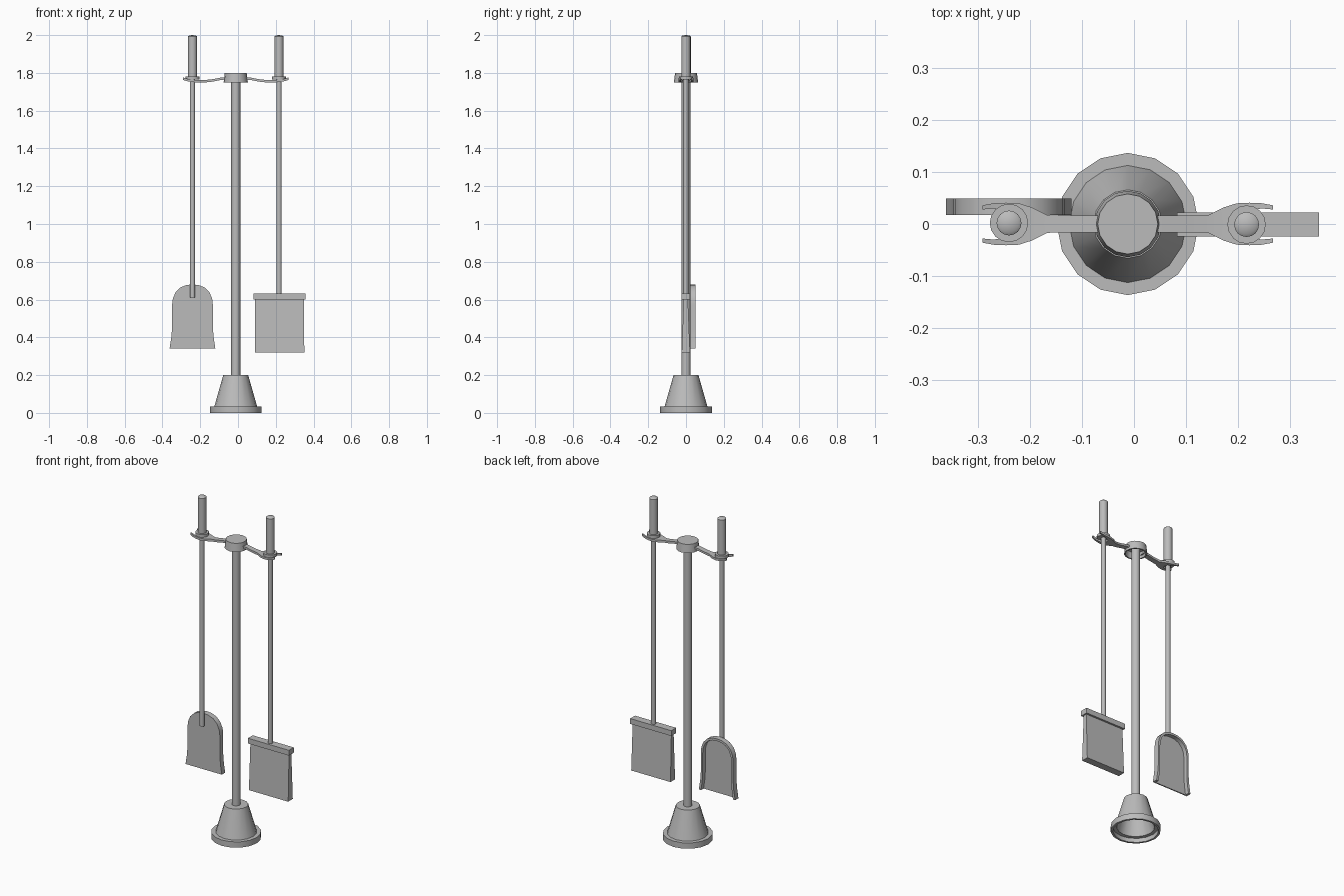
import bpy, bmesh, math

if "Cube" in bpy.data.objects:
    bpy.data.objects.remove(bpy.data.objects["Cube"])

grey = bpy.data.materials.new("iron_grey")
grey.use_nodes = True
colour = (0.5, 0.5, 0.5, 1)
grey.diffuse_color = colour
grey.node_tree.nodes["Principled BSDF"].inputs["Base Color"].default_value = colour

CX = -0.012      # post centre
REACH = 0.229    # post to tool distance


def finish(name, bm, loc=(0, 0, 0), smooth=True):
    bmesh.ops.recalc_face_normals(bm, faces=bm.faces)
    mesh = bpy.data.meshes.new(name)
    bm.to_mesh(mesh)
    bm.free()
    obj = bpy.data.objects.new(name, mesh)
    obj.location = loc
    bpy.context.collection.objects.link(obj)
    mesh.materials.append(grey)
    if smooth:
        bpy.ops.object.select_all(action="DESELECT")
        obj.select_set(True)
        bpy.context.view_layer.objects.active = obj
        bpy.ops.object.shade_smooth_by_angle(angle=math.radians(35))
    return obj


def lathe(name, profile, x, y=0, sides=16):
    """Spin a closed (radius, height) profile about the z axis."""
    bm = bmesh.new()
    verts = [bm.verts.new((r, 0, z)) for r, z in profile]
    edges = [bm.edges.new(p) for p in zip(verts, verts[1:])]
    bmesh.ops.spin(bm, geom=verts + edges, cent=(0, 0, 0), axis=(0, 0, 1),
                   angle=math.tau, steps=sides, use_merge=True)
    bmesh.ops.remove_doubles(bm, verts=bm.verts, dist=1e-5)
    return finish(name, bm, (x, y, 0))


def prism(name, x, y, z0, z1, bottom, top):
    """Box with separate half sizes at the bottom and top."""
    bm = bmesh.new()
    bmesh.ops.create_cube(bm, size=2)
    for v in bm.verts:
        sx, sy = top if v.co.z > 0 else bottom
        v.co = (v.co.x * sx, v.co.y * sy, z1 if v.co.z > 0 else z0)
    return finish(name, bm, (x, y, 0), False)


# Stand: hollow weighted foot, post and hollow cap
lathe("base", [(0, 0.19), (0.058, 0.19), (0.104, 0.025), (0.125, 0.025), (0.125, 0),
               (0.137, 0), (0.137, 0.035), (0.113, 0.035), (0.066, 0.2), (0, 0.2)], CX)
lathe("post", [(0, 0.19), (0.024, 0.19), (0.024, 1.79), (0, 1.79)], CX)
lathe("cap", [(0, 1.787), (0.05, 1.787), (0.056, 1.75), (0.064, 1.75),
              (0.058, 1.8), (0, 1.8)], CX)

# Forked arms: stations of distance, slot half width, outer half width, top height
STATIONS = [(0.045, 0, 0.016, 1.779), (0.08, 0, 0.016, 1.775), (0.12, 0, 0.016, 1.767),
            (0.155, 0, 0.017, 1.763), (0.185, 0, 0.032, 1.762), (0.207, 0, 0.039, 1.763),
            (0.212, 0.018, 0.04, 1.763), (0.235, 0.026, 0.041, 1.765),
            (0.258, 0.03, 0.04, 1.769), (0.28, 0.028, 0.036, 1.776)]


def arm(name, turn):
    bm = bmesh.new()
    rings = [[bm.verts.new(c) for c in ((u, a, z), (u, b, z), (u, b, z - 0.013), (u, a, z - 0.013))]
             for u, a, b, z in STATIONS]
    for i, (p, q) in enumerate(zip(rings, rings[1:])):
        for k in range(4):
            if k == 3 and STATIONS[i + 1][1] == 0:
                continue      # no wall on the centre line
            n = (k + 1) % 4
            bm.faces.new((p[k], p[n], q[n], q[k]))
    bm.faces.new(rings[0])
    bm.faces.new(rings[-1])
    obj = finish(name, bm, (CX, 0, 0))
    obj.rotation_euler.z = turn
    mod = obj.modifiers.new("mirror", "MIRROR")
    mod.use_axis = (False, True, False)


arm("left_arm", 0)
arm("right_arm", math.pi)


# Tool shafts with collars and round-topped grips
def tool(side, x, y, foot):
    lathe(side + "_rod", [(0, foot), (0.014, foot), (0.014, 1.78), (0, 1.78)], x, y, 12)
    lathe(side + "_collar", [(0, 1.764), (0.037, 1.764), (0.037, 1.781), (0, 1.781)], x, y)
    lathe(side + "_grip", [(0, 1.77), (0.024, 1.77), (0.024, 1.993), (0.018, 1.998), (0, 2)], x, y)


tool("left", CX + REACH, -0.001, 0.625)
tool("right", CX - REACH, 0.002, 0.612)

# Brush: head bar and tapered bristle block
prism("brush_bar", 0.22, -0.001, 0.6, 0.632, (0.137, 0.023), (0.137, 0.023))
prism("brush_bristles", 0.22, -0.001, 0.32, 0.601, (0.131, 0.022), (0.129, 0.011))

# Shovel: arched plate with a raised rim on the back, open at the bottom
HALF = [(0.121, 0.342), (0.112, 0.4), (0.108, 0.45), (0.108, 0.57), (0.104, 0.605),
        (0.09, 0.638), (0.064, 0.664), (0.032, 0.677)]
outer = HALF + [(0, 0.68)] + [(-x, z) for x, z in reversed(HALF)]
inner = [(x * 0.88, z - max(0, z - 0.57) * 0.12) for x, z in outer]
FRONT, FLOOR, BACK = 0.017, 0.024, 0.049
bm = bmesh.new()
front, rim, lip, pan = [[bm.verts.new((x, y, z)) for x, z in pts] for pts, y in
                        ((outer, FRONT), (outer, BACK), (inner, BACK), (inner, FLOOR))]
for a, b in ((front, rim), (rim, lip), (lip, pan)):
    for i in range(len(outer) - 1):
        bm.faces.new((a[i], a[i + 1], b[i + 1], b[i]))
bm.faces.new(front)
bm.faces.new(pan)
bm.faces.new((front[0], rim[0], lip[0], pan[0], pan[-1], lip[-1], rim[-1], front[-1]))
finish("shovel_pan", bm, (-0.241, 0, 0))
